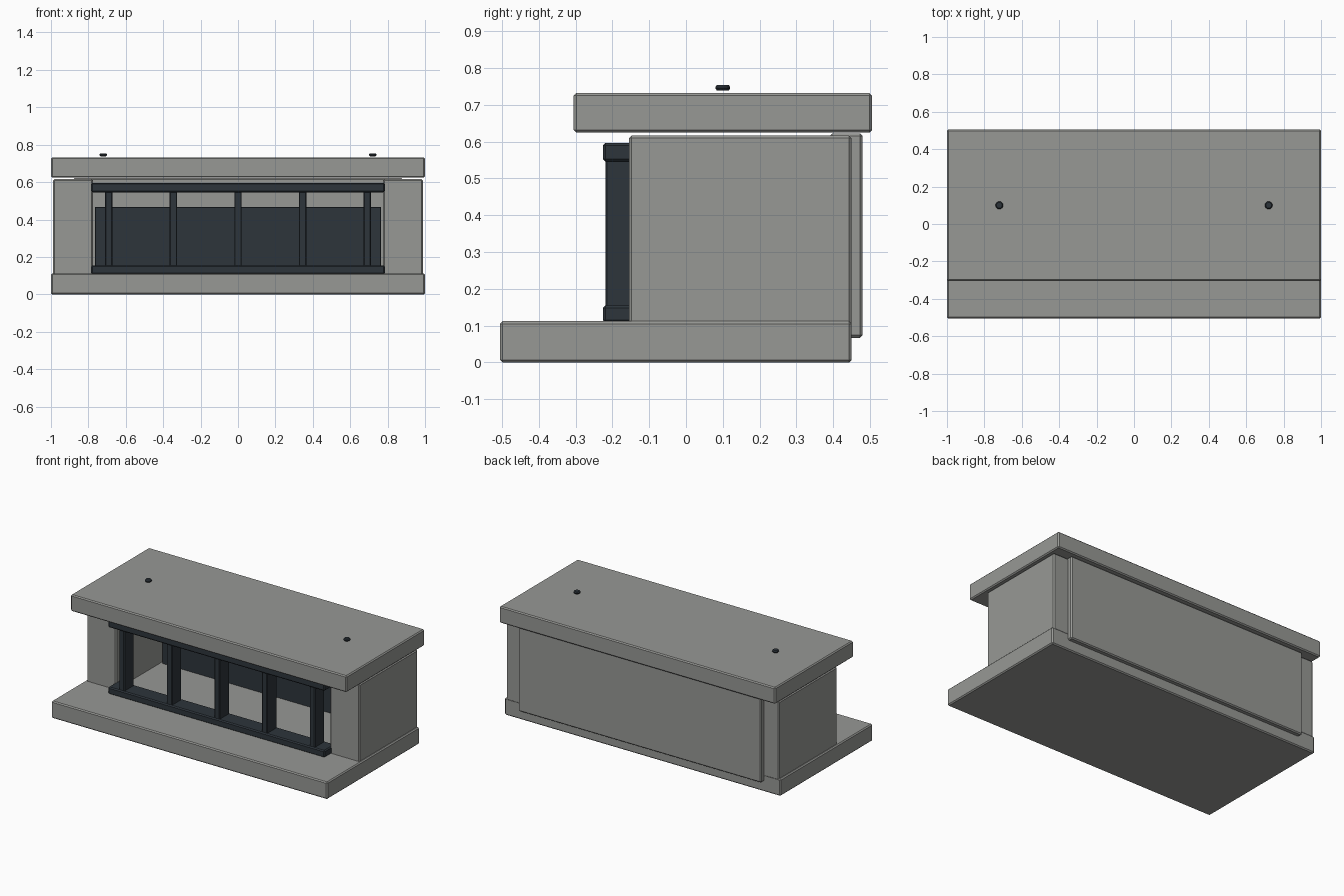
import bpy
import bmesh
from mathutils import Vector

if "Cube" in bpy.data.objects:
    bpy.data.objects.remove(bpy.data.objects["Cube"])


def material(name, rgb):
    mat = bpy.data.materials.new(name)
    mat.use_nodes = True
    colour = (*rgb, 1)
    mat.diffuse_color = colour
    mat.node_tree.nodes["Principled BSDF"].inputs["Base Color"].default_value = colour
    return mat


STONE = material("stone grey", (0.31, 0.315, 0.30))
IRON = material("dark iron", (0.026, 0.035, 0.044))


def finish(name, bm, mat, bevel):
    """Turn a bmesh into an object with chamfered edges."""
    mesh = bpy.data.meshes.new(name)
    bm.to_mesh(mesh)
    bm.free()
    mesh.materials.append(mat)
    obj = bpy.data.objects.new(name, mesh)
    bpy.context.collection.objects.link(obj)
    mod = obj.modifiers.new("chamfer", "BEVEL")
    mod.width = bevel
    mod.segments = 1
    mod.limit_method = "ANGLE"
    return obj


def box(name, low, high, mat, bevel=0.007):
    low, high = Vector(low), Vector(high)
    bm = bmesh.new()
    bmesh.ops.create_cube(bm, size=1)
    for v in bm.verts:
        v.co = v.co * (high - low)
    obj = finish(name, bm, mat, bevel)
    obj.location = (low + high) / 2
    return obj


# Slabs and rear panel
box("base_slab", (-1, -0.505, 0), (1, 0.45, 0.112), STONE)
box("top_slab", (-1, -0.305, 0.624), (1, 0.505, 0.732), STONE)
box("rear_panel", (-0.88, 0.39, 0.067), (0.88, 0.48, 0.622), STONE)

# Side blocks and top pins
for side, s in (("left", 1), ("right", -1)):
    xs = sorted((s * 0.775, s * 0.988))
    box(side + "_block", (xs[0], -0.155, 0.1), (xs[1], 0.45, 0.616), STONE)
    bm = bmesh.new()
    bmesh.ops.create_cone(bm, cap_ends=True, segments=10, radius1=0.022,
                          radius2=0.022, depth=0.016)
    pin = finish(side + "_top_pin", bm, IRON, 0.006)
    pin.location = (s * 0.72, 0.1, 0.746)

# Dark lining at the rear of the opening
box("inner_lining", (-0.765, 0.305, 0.105), (0.765, 0.36, 0.468), IRON, 0.004)

# Front grille
for name, z0, z1 in (("bottom_rail", 0.108, 0.155), ("top_rail", 0.545, 0.596)):
    box(name, (-0.785, -0.226, z0), (0.785, -0.112, z1), IRON)
for i in range(5):
    x = (i - 2) * 0.345
    box(f"grille_bar_{i + 1}", (x - 0.02, -0.219, 0.15), (x + 0.02, -0.119, 0.55),
        IRON, 0.005)
